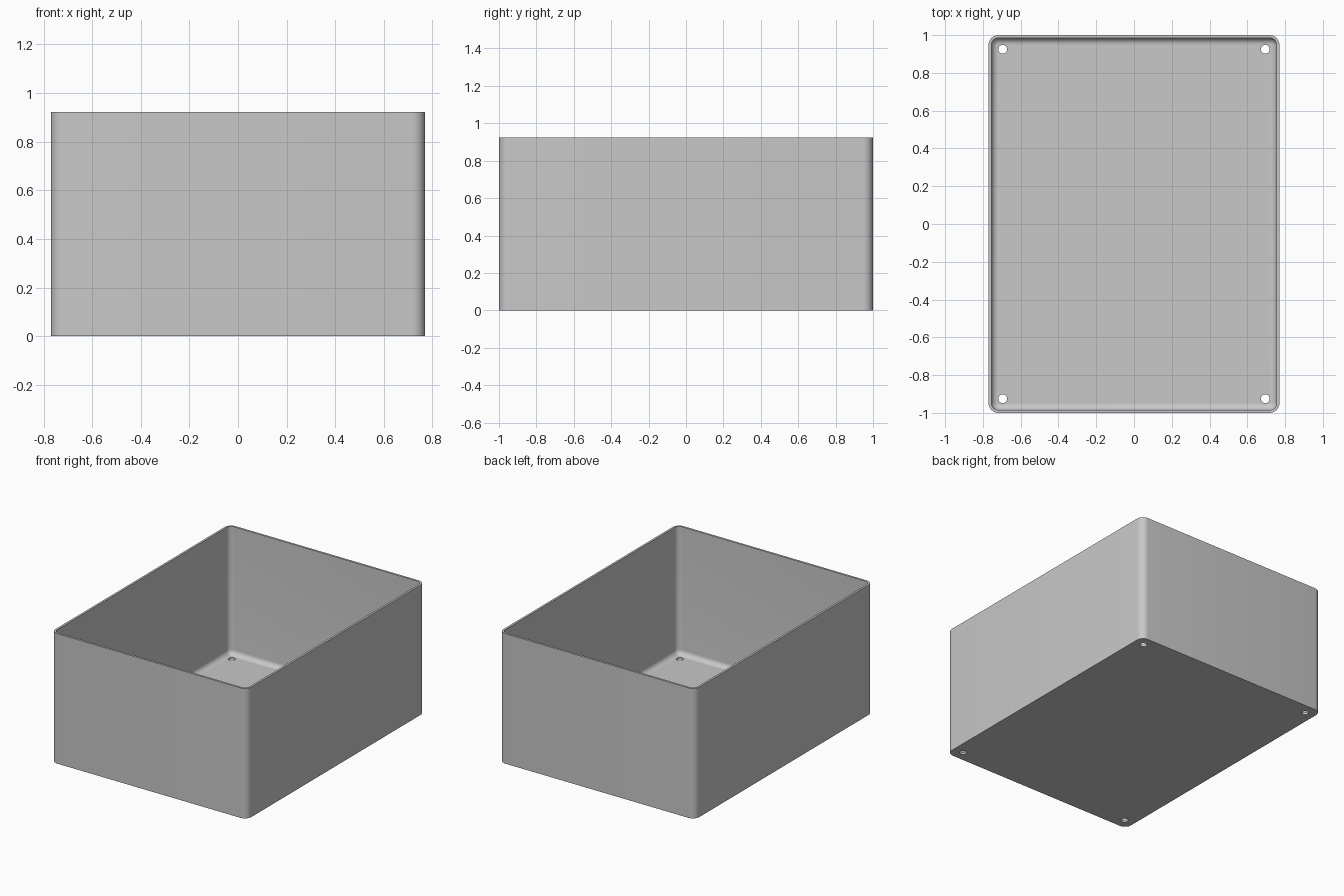
import bpy
import bmesh
from math import sin, cos, pi, radians

if "Cube" in bpy.data.objects:
    bpy.data.objects.remove(bpy.data.objects["Cube"], do_unlink=True)

HALF_X, HALF_Y, HEIGHT = 0.77, 1.0, 0.923
WALL, CORNER, FILLET = 0.015, 0.052, 0.035
HOLE_X, HOLE_Y, HOLE_R = 0.695, 0.925, 0.023
STEPS = 8

grey = bpy.data.materials.new("plain grey")
grey.use_nodes = True
colour = (0.58, 0.58, 0.58, 1)
grey.diffuse_color = colour
grey.node_tree.nodes["Principled BSDF"].inputs["Base Color"].default_value = colour


def rounded_loop(bm, inset, z):
    """Ring of vertices around a rounded rectangle, inset from the outer wall."""
    r = CORNER - inset
    ring = []
    for q, (sx, sy) in enumerate([(1, 1), (-1, 1), (-1, -1), (1, -1)]):
        for i in range(STEPS + 1):
            a = (q + i / STEPS) * pi / 2
            ring.append(bm.verts.new((sx * (HALF_X - CORNER) + r * cos(a),
                                      sy * (HALF_Y - CORNER) + r * sin(a), z)))
    return ring


# Open box: outer wall, rim, inner wall and filleted floor
bm = bmesh.new()
profile = [(0, 0), (0, HEIGHT), (WALL, HEIGHT)]
for i in range(STEPS + 1):
    a = i / STEPS * pi / 2
    profile.append((WALL + FILLET * (1 - cos(a)), WALL + FILLET * (1 - sin(a))))
rings = [rounded_loop(bm, inset, z) for inset, z in profile]
for low, high in zip(rings, rings[1:]):
    for i in range(len(low)):
        j = (i + 1) % len(low)
        bm.faces.new((low[i], low[j], high[j], high[i]))
bm.faces.new(rings[0][::-1])
bm.faces.new(rings[-1])
bmesh.ops.recalc_face_normals(bm, faces=bm.faces[:])
mesh = bpy.data.meshes.new("open_box")
bm.to_mesh(mesh)
bm.free()
box = bpy.data.objects.new("open_box", mesh)
bpy.context.collection.objects.link(box)
mesh.materials.append(grey)

# Screw holes through the floor corners
cutters = []
for sx in (-1, 1):
    for sy in (-1, 1):
        bpy.ops.mesh.primitive_cylinder_add(vertices=32, radius=HOLE_R, depth=WALL * 4,
                                            location=(sx * HOLE_X, sy * HOLE_Y, 0))
        cutter = bpy.context.object
        cutter.name = "hole_cutter"
        cutter.hide_render = True
        cutter.data.materials.append(grey)
        cutters.append(cutter)
        mod = box.modifiers.new("screw_hole", "BOOLEAN")
        mod.operation = "DIFFERENCE"
        mod.solver = "EXACT"
        mod.object = cutter

bpy.ops.object.select_all(action="DESELECT")
box.select_set(True)
bpy.context.view_layer.objects.active = box
for mod in list(box.modifiers):
    bpy.ops.object.modifier_apply(modifier=mod.name)
for cutter in cutters:
    bpy.data.objects.remove(cutter, do_unlink=True)
bpy.ops.object.shade_smooth_by_angle(angle=radians(30))
